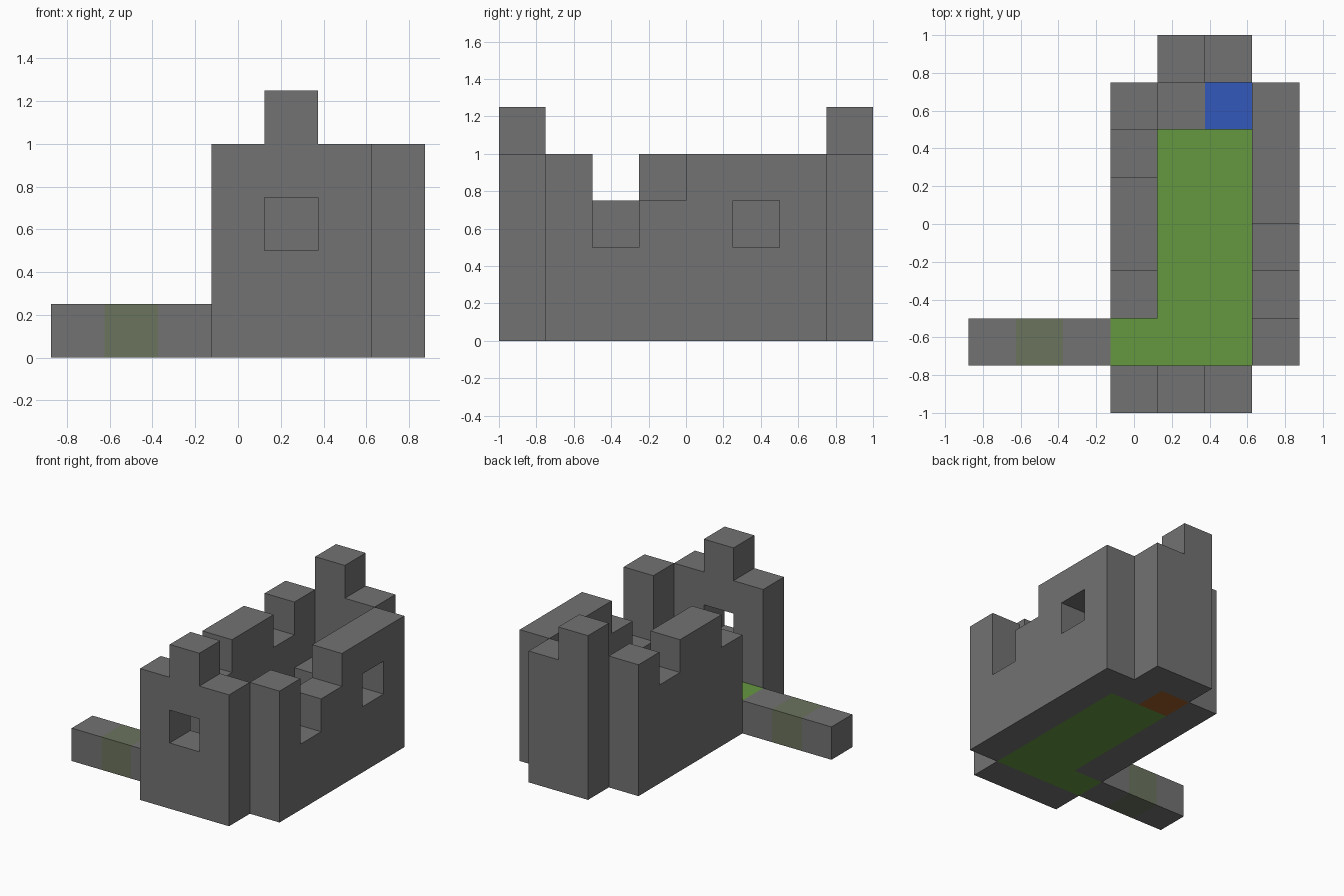
import bpy
import bmesh
from mathutils import Vector

cube = bpy.data.objects.get("Cube")
if cube:
    bpy.data.objects.remove(cube, do_unlink=True)

CELL = 0.25
ORIGIN = Vector((-0.875, -1.0, 0.0))


def material(name, srgb):
    colour = [(c / 255) ** 2.2 for c in srgb] + [1.0]
    mat = bpy.data.materials.new(name)
    mat.use_nodes = True
    mat.diffuse_color = colour
    bsdf = mat.node_tree.nodes["Principled BSDF"]
    bsdf.inputs["Base Color"].default_value = colour
    bsdf.inputs["Roughness"].default_value = 0.9
    return mat


stone = material("stone grey", (114, 114, 114))
mossy = material("mossy stone", (107, 115, 94))
grass = material("grass green", (101, 150, 66))
water = material("water blue", (53, 89, 186))
wood = material("wood brown", (155, 93, 45))


def block_part(name, cells, mat):
    """Join unit blocks into one shell without inner faces."""
    bm = bmesh.new()
    for cell in cells:
        made = bmesh.ops.create_cube(bm, size=CELL)
        centre = ORIGIN + (Vector(cell) + Vector((0.5, 0.5, 0.5))) * CELL
        bmesh.ops.translate(bm, verts=made["verts"], vec=centre)
    # Faces shared by two neighbouring blocks lie inside the part
    groups = {}
    for face in bm.faces:
        key = tuple(round(v, 3) + 0.0 for v in face.calc_center_median())
        groups.setdefault(key, []).append(face)
    inner = [f for pair in groups.values() if len(pair) > 1 for f in pair]
    bmesh.ops.delete(bm, geom=inner, context='FACES')
    bmesh.ops.remove_doubles(bm, verts=bm.verts[:], dist=0.001)
    bmesh.ops.dissolve_limit(bm, angle_limit=0.01, verts=bm.verts[:], edges=bm.edges[:])
    mesh = bpy.data.meshes.new(name)
    bm.to_mesh(mesh)
    bm.free()
    mesh.materials.append(mat)
    obj = bpy.data.objects.new(name, mesh)
    bpy.context.collection.objects.link(obj)
    return obj


def wall(name, start, axis, heights, window=None):
    """Row of block columns along an axis, with an optional window block."""
    cells = []
    for step, height in enumerate(heights):
        spot = list(start)
        spot[axis] += step
        cells += [(*spot, k) for k in range(height) if (step, k) != window]
    return block_part(name, cells, stone)


# Ruined walls
wall("front_wall", (3, 0), 0, (4, 5, 4), window=(1, 2))
wall("back_wall", (4, 7), 0, (5, 4))
wall("left_wall", (6, 1), 1, (4, 2, 3, 4, 4, 4), window=(4, 2))
wall("right_wall", (3, 2), 1, (3, 4, 4, 3, 4))

# Grass floor with the doorway
floor = [(i, j, 0) for i in (4, 5) for j in range(1, 6)] + [(3, 1, 0)]
block_part("grass_floor", floor, grass)

# Path leading to the doorway
block_part("path_outer", [(0, 1, 0)], stone)
block_part("path_mossy", [(1, 1, 0)], mossy)
block_part("path_inner", [(2, 1, 0)], stone)

# Furnishings in the rear corner
block_part("wooden_stand", [(4, 6, 0)], wood)
block_part("stone_oven", [(4, 6, 1)], stone)
block_part("basin_base", [(5, 6, 0)], stone)
block_part("basin_water", [(5, 6, 1)], water)
